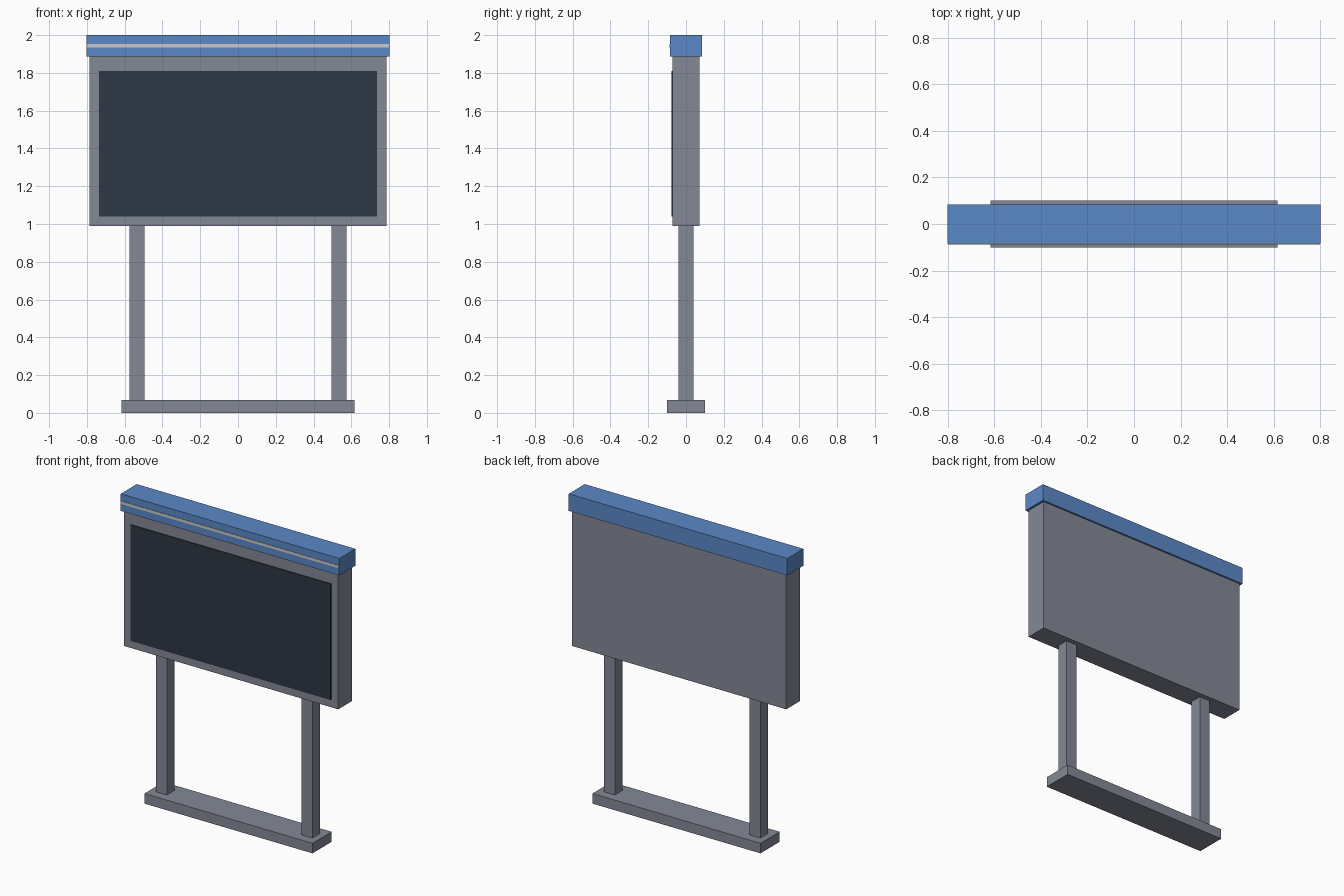
import bpy

if "Cube" in bpy.data.objects:
    bpy.data.objects.remove(bpy.data.objects["Cube"])


def material(name, rgb):
    mat = bpy.data.materials.new(name)
    mat.diffuse_color = (*rgb, 1.0)
    mat.use_nodes = True
    mat.node_tree.nodes["Principled BSDF"].inputs["Base Color"].default_value = mat.diffuse_color
    return mat


def box(name, x, y, z, mat):
    """Box spanning the given (min, max) range on each axis."""
    spans = (x, y, z)
    bpy.ops.mesh.primitive_cube_add(size=1, location=[(a + b) / 2 for a, b in spans])
    obj = bpy.context.object
    obj.name = name
    obj.scale = [b - a for a, b in spans]
    bpy.ops.object.transform_apply(location=False, rotation=False, scale=True)
    obj.data.materials.append(mat)
    return obj


blue = material("blue_paint", (0.105, 0.25, 0.58))
dark = material("dark_screen", (0.027, 0.038, 0.058))
light = material("light_trim", (0.62, 0.62, 0.62))
steel = material("grey_steel", (0.23, 0.25, 0.30))

# Foot and the two posts
box("base", (-0.617, 0.617), (-0.1, 0.1), (0, 0.067), steel)
for side, label in ((-1, "left"), (1, "right")):
    inner, outer = side * 0.495, side * 0.575
    box(f"{label}_post", (min(inner, outer), max(inner, outer)),
        (-0.04, 0.04), (0.067, 0.99), steel)

# Cabinet with the raised display panel on its front
box("cabinet", (-0.786, 0.786), (-0.072, 0.072), (0.99, 1.89), steel)
box("display_panel", (-0.735, 0.735), (-0.078, -0.07), (1.04, 1.81), dark)

# Header cap and its trim strip
box("header", (-0.802, 0.802), (-0.084, 0.084), (1.887, 2.0), blue)
box("header_trim", (-0.8, 0.8), (-0.087, -0.08), (1.935, 1.953), light)
